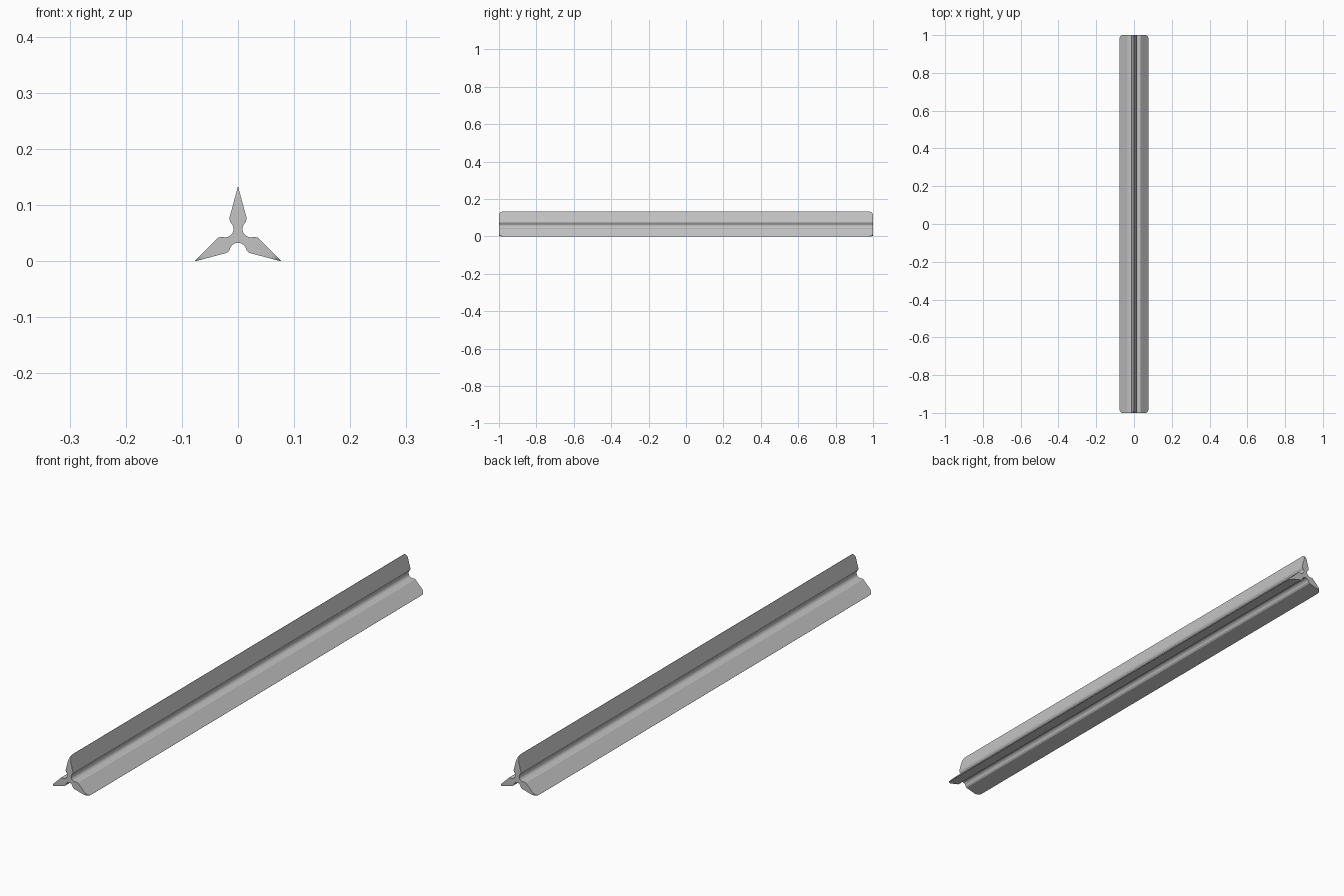
import bpy, bmesh, math
from mathutils import Vector

cube = bpy.data.objects.get("Cube")
if cube:
    bpy.data.objects.remove(cube, do_unlink=True)

TIP, SHOULDER_R, SHOULDER_T = 0.088, 0.032, 0.0155   # blade: reach, shoulder reach, shoulder half width
GROOVE_DIST, GROOVE_RAD, GROOVE_STEPS = 0.0265, 0.015, 14
EDGE = 0.0004                                        # half width of the blade edge
ROUND = 0.02                                         # corner rounding at the ends
AXIS_Z = TIP / 2


def polar_frame(angle):
    """Outward and sideways directions in the x-z plane."""
    out = Vector((math.cos(angle), math.sin(angle)))
    return out, Vector((-out.y, out.x))


def section(tip):
    """Three-bladed outline whose blades are trimmed at the given reach."""
    pts = []
    half = EDGE + (SHOULDER_T - EDGE) * (TIP - tip) / (TIP - SHOULDER_R)
    for k in range(3):
        # Blade
        out, side = polar_frame(math.radians(90 + 120 * k))
        pts += [out * r + side * t for r, t in
                ((SHOULDER_R, -SHOULDER_T), (tip, -half),
                 (tip, half), (SHOULDER_R, SHOULDER_T))]
        # Round groove between this blade and the next
        out, side = polar_frame(math.radians(150 + 120 * k))
        for i in range(GROOVE_STEPS + 1):
            a = math.radians(-82 + 164 * i / GROOVE_STEPS)
            pts.append(out * (GROOVE_DIST - GROOVE_RAD * math.cos(a))
                       + side * GROOVE_RAD * math.sin(a))
    return pts


# Stations along the length, with blade corners rounded off at both ends
front = []
for i in range(7):
    a = math.pi / 2 * i / 6
    front.append((-1 + ROUND * (1 - math.cos(a)) , TIP - ROUND * (1 - math.sin(a))))
stations = front + [(-y, tip) for y, tip in reversed(front)]

# Ruler body
bm = bmesh.new()
rings = [[bm.verts.new((p.x, y, p.y + AXIS_Z)) for p in section(tip)]
         for y, tip in stations]
for a, b in zip(rings, rings[1:]):
    n = len(a)
    for i in range(n):
        j = (i + 1) % n
        bm.faces.new((a[i], a[j], b[j], b[i]))
bm.faces.new(rings[0])
bm.faces.new(rings[-1])
bmesh.ops.recalc_face_normals(bm, faces=bm.faces[:])
mesh = bpy.data.meshes.new("ruler_body")
bm.to_mesh(mesh)
bm.free()
ruler = bpy.data.objects.new("ruler_body", mesh)
bpy.context.collection.objects.link(ruler)

# Plain grey finish
grey = bpy.data.materials.new("light_grey")
grey.use_nodes = True
colour = (0.55, 0.55, 0.55, 1)
grey.diffuse_color = colour
grey.node_tree.nodes["Principled BSDF"].inputs["Base Color"].default_value = colour
mesh.materials.append(grey)

bpy.ops.object.select_all(action="DESELECT")
ruler.select_set(True)
bpy.context.view_layer.objects.active = ruler
bpy.ops.object.shade_smooth_by_angle(angle=math.radians(25))
